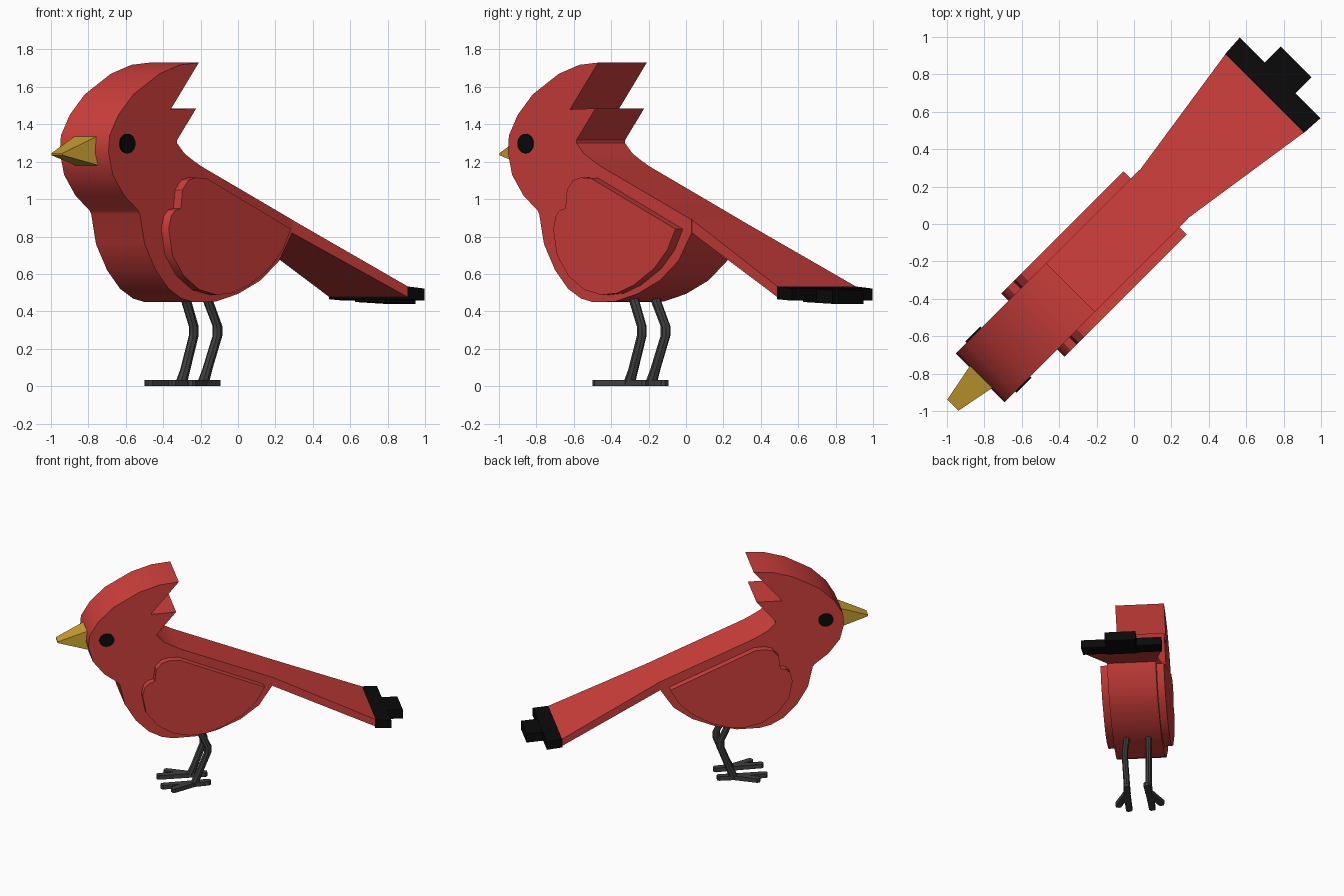
import bpy, bmesh, math
from mathutils import Vector

if "Cube" in bpy.data.objects:
    bpy.data.objects.remove(bpy.data.objects["Cube"])

S = math.sqrt(0.5)


def P(u, v, z):
    """Bird frame (u head-to-tail, v sideways) turned 45 degrees into the world."""
    return Vector(((u + v) * S, (u - v) * S, z))


def material(name, rgb):
    m = bpy.data.materials.new(name)
    m.diffuse_color = (*rgb, 1)
    m.use_nodes = True
    m.node_tree.nodes["Principled BSDF"].inputs["Base Color"].default_value = m.diffuse_color
    return m


RED = material("red feathers", (0.62, 0.05, 0.045))
BLACK = material("black", (0.003, 0.003, 0.003))
YELLOW = material("beak yellow", (0.60, 0.36, 0.03))
GREY = material("leg grey", (0.05, 0.05, 0.05))


def loft(name, rings, mat, smooth_angle=30):
    """Skin a list of equal-length rings of (u, v, z) points and cap both ends."""
    bm = bmesh.new()
    loops = [[bm.verts.new(P(*p)) for p in r] for r in rings]
    n = len(loops[0])
    for a, b in zip(loops, loops[1:]):
        for i in range(n):
            j = (i + 1) % n
            bm.faces.new((a[i], a[j], b[j], b[i]))
    bm.faces.new(loops[0])
    bm.faces.new(loops[-1][::-1])
    bmesh.ops.recalc_face_normals(bm, faces=bm.faces)
    for f in bm.faces:
        f.smooth = True
    for e in bm.edges:
        e.smooth = e.calc_face_angle(0) < math.radians(smooth_angle)
    me = bpy.data.meshes.new(name)
    bm.to_mesh(me)
    bm.free()
    me.materials.append(mat)
    ob = bpy.data.objects.new(name, me)
    bpy.context.collection.objects.link(ob)
    return ob


def side_prism(name, profile, v0, v1, mat):
    return loft(name, [[(u, v, z) for u, z in profile] for v in (v0, v1)], mat)


# body, head and crest: one side profile
body = [(-.48, 1.73), (-.622, 1.718), (-.778, 1.67), (-.975, 1.56), (-1.089, 1.45),
        (-1.155, 1.34), (-1.163, 1.25), (-1.131, 1.13), (-1.046, 1.02), (-.94, .94),
        (-.926, .92), (-.89, .76), (-.806, .62), (-.707, .52), (-.608, .468),
        (-.523, .45), (-.354, .452), (-.184, .493), (-.014, .565), (.127, .67),
        (.226, .82), (.226, .89), (-.46, 1.175), (-.52, 1.205), (-.59, 1.245),
        (-.645, 1.30), (-.645, 1.315), (-.50, 1.485), (-.693, 1.48)]
side_prism("body", body, -.184, .184, RED)


# tail: flares out from the body
def section(u, w, z0, z1):
    return [(u, -w, z0), (u, w, z0), (u, w, z1), (u, -w, z1)]


loft("tail", [section(.226, .182, .82, .89), section(.99, .297, .475, .532)], RED)

# black stepped tail tip
loft("tail_tip", [section(.985, .298, .465, .533), section(1.105, .305, .457, .522)], BLACK)
loft("tail_tip_middle", [section(1.0, .117, .45, .525), section(1.226, .117, .44, .512)], BLACK)

# beak: wedge narrowing to a short edge
loft("beak", [section(-1.14, .087, 1.18, 1.34), section(-1.37, .042, 1.235, 1.245)], YELLOW)

wing = [(.16, .84), (-.48, 1.112), (-.56, 1.115), (-.615, 1.10), (-.66, 1.05), (-.672, .95),
        (-.715, .94), (-.745, .91), (-.764, .84), (-.736, .70), (-.65, .59), (-.53, .515),
        (-.40, .488), (-.283, .497), (-.156, .54), (0, .63), (.10, .73)]

for s, side in ((1, "right"), (-1, "left")):
    # wings, eyes
    side_prism(side + "_wing", wing, s * .18, s * .24, RED)
    disc = [(-1.025 + .057 * math.cos(k * math.pi / 12), 1.297 + .052 * math.sin(k * math.pi / 12))
            for k in range(24)]
    side_prism(side + "_eye", disc, s * .184, s * .193, BLACK)

    # bent leg
    rings = []
    for u, v, z, r in ((-.33, .08, .50, .031), (-.245, .09, .32, .029), (-.245, .09, .27, .029),
                       (-.315, .083, .09, .03), (-.35, .083, .01, .036)):
        rings.append([(u + r * math.cos(k * math.pi / 4), s * (v + r * .8 * math.sin(k * math.pi / 4)), z)
                      for k in range(8)])
    loft(side + "_leg", rings, GREY)

    # flat toes: two forward, one back
    for i, (tu, tv) in enumerate(((-.60, .088), (-.53, .17), (-.22, .075))):
        a, t = Vector((-.35, .083)), Vector((tu, tv))
        d = (t - a).normalized()
        n = Vector((-d.y, d.x)) * .024
        plan = [a + n, a - n, t - n - d * .015, t - n * .5, t + n * .5, t + n - d * .015]
        loft(f"{side}_toe_{i + 1}", [[(p.x, s * p.y, z) for p in plan] for z in (0, .033)], GREY)
